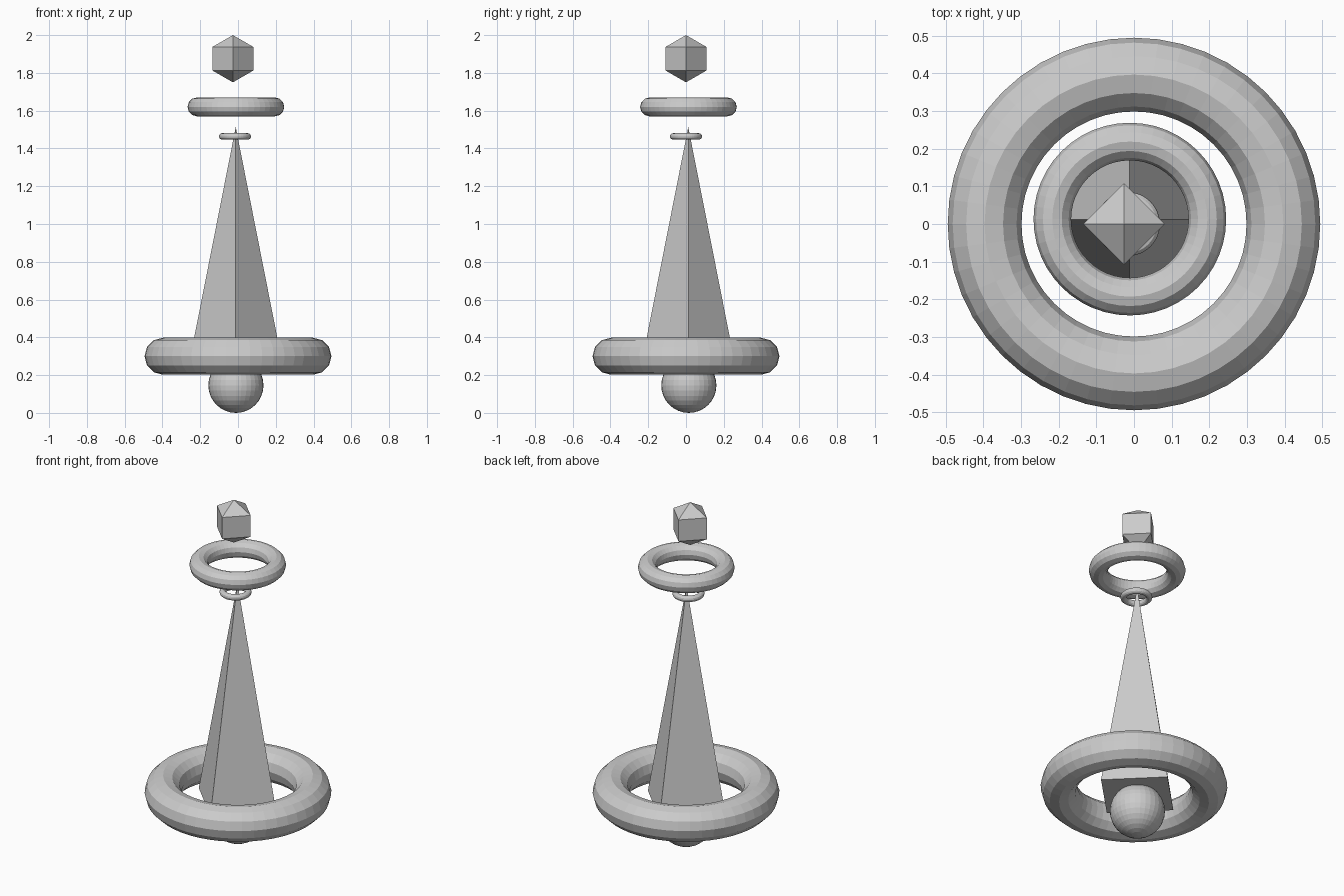
import bpy

# Remove the default cube
cube = bpy.data.objects.get("Cube")
if cube:
    bpy.data.objects.remove(cube, do_unlink=True)

# Single flat grey
GREY = (0.6, 0.6, 0.6, 1.0)
grey = bpy.data.materials.new("plain_grey")
grey.use_nodes = True
grey.diffuse_color = GREY
grey.node_tree.nodes["Principled BSDF"].inputs["Base Color"].default_value = GREY


def finish(name):
    """Name the newest object and give it the grey material, flat shaded."""
    obj = bpy.context.object
    obj.name = obj.data.name = name
    obj.data.materials.clear()
    obj.data.materials.append(grey)
    return obj


def ring(name, centre, major, minor):
    bpy.ops.mesh.primitive_torus_add(
        location=centre, major_radius=major, minor_radius=minor,
        major_segments=48, minor_segments=12)
    return finish(name)


def ball(name, centre, radius, segments, rings):
    bpy.ops.mesh.primitive_uv_sphere_add(
        location=centre, radius=radius, segments=segments, ring_count=rings)
    return finish(name)


# Ball under the base
ball("base_ball", (-0.011, 0.015, 0.146), 0.146, 32, 16)

# Four-sided spire with its corners on the axes
base_z, tip_z = 0.247, 1.513
bpy.ops.mesh.primitive_cone_add(
    vertices=4, radius1=0.25, radius2=0, depth=tip_z - base_z,
    location=(-0.012, 0.012, (base_z + tip_z) / 2))
finish("spire")

# Rings: wide one round the base, small one at the tip, one floating above
ring("base_ring", (0, 0, 0.3), 0.397, 0.098)
ring("tip_ring", (-0.016, 0, 1.464), 0.068, 0.017)
ring("floating_ring", (-0.011, 0.013, 1.62), 0.206, 0.05)

# Faceted gem at the top
ball("top_gem", (-0.027, 0, 1.875), 0.125, 4, 3)
